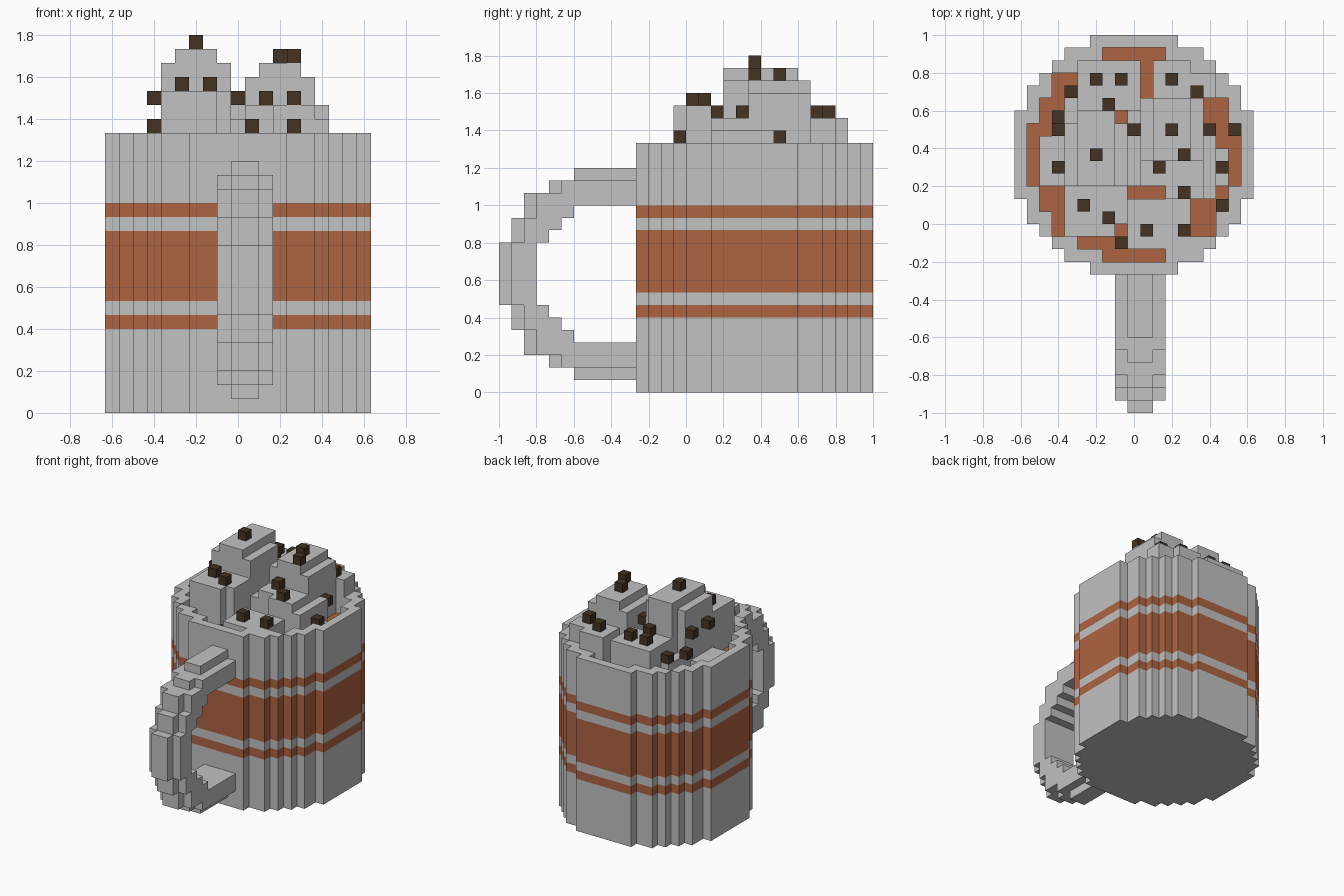
import bpy
import bmesh
from math import sqrt
from mathutils import Vector

if "Cube" in bpy.data.objects:
    bpy.data.objects.remove(bpy.data.objects["Cube"])

U = 1 / 15  # edge of one block
MID = 0.3667  # y of the mug's axis


def material(name, rgb):
    m = bpy.data.materials.new(name)
    m.use_nodes = True
    m.diffuse_color = (*rgb, 1)
    m.node_tree.nodes["Principled BSDF"].inputs["Base Color"].default_value = (*rgb, 1)
    return m


GREY = material("light_grey", (0.54, 0.54, 0.54))
ORANGE = material("burnt_orange", (0.42, 0.125, 0.054))
BROWN = material("dark_brown", (0.056, 0.033, 0.016))


def block_object(name, cells, mats):
    """Skin a dict of {(i, v, k): material index} with merged flat faces."""
    bm = bmesh.new()
    for cell, mat in cells.items():
        c = Vector(cell) + Vector((0, 0, 0.5))
        for axis in range(3):
            for sign in (-1, 1):
                n = Vector((0, 0, 0))
                n[axis] = sign
                if tuple(int(a + b) for a, b in zip(cell, n)) in cells:
                    continue
                s = Vector((0, 0, 0))
                s[(axis + 1) % 3] = 0.5
                t = n.cross(s)
                corners = [c + n / 2 + d for d in (-s - t, s - t, s + t, t - s)]
                face = bm.faces.new([bm.verts.new(p * U + Vector((0, MID, 0))) for p in corners])
                face.material_index = mat
    bmesh.ops.remove_doubles(bm, verts=bm.verts, dist=U / 50)
    bmesh.ops.dissolve_limit(bm, angle_limit=0.01, verts=bm.verts, edges=bm.edges,
                             delimit={'MATERIAL'})
    mesh = bpy.data.meshes.new(name)
    bm.to_mesh(mesh)
    bm.free()
    for m in mats:
        mesh.materials.append(m)
    obj = bpy.data.objects.new(name, mesh)
    bpy.context.collection.objects.link(obj)
    return obj


def disc(r):
    n = int(r)
    return {(i, v) for v in range(-n, n + 1) for i in range(-n, n + 1)
            if abs(i) <= int(sqrt(r * r - v * v))}


OUTER, INNER = disc(9.5), disc(8.5)
LEVEL, RIM = 18, 20

# Mug body: stripes are chosen by height
STRIPES = {6, 8, 9, 10, 11, 12, 14}
mug = {(i, v, k): int(k in STRIPES) for i, v in OUTER for k in range(RIM)
       if k < LEVEL - 1 or (i, v) not in INNER}
block_object("mug_body", mug, [GREY, ORANGE])

# Drink surface inside the rim
block_object("drink", {(i, v, LEVEL - 1): 0 for i, v in INNER}, [ORANGE])

# Handle: rows mirrored about mid height, start and end distance along y
HALF = [(0, 3), (0, 3), (0, 3), (1, 4), (1, 5), (2, 6), (2, 11), (4, 11), (6, 11)]
handle = {}
for step, (start, end) in enumerate(HALF):
    for k in (9 - step, 9 + step):
        for i in range(-1, 3):
            side = i in (-1, 2)  # outer columns sit one block further in
            if side and step == 8:
                continue
            for j in range(start + side, end):
                handle[(i, j - 20, k)] = 0
block_object("handle", handle, [GREY])

# Whipped cream: boxes as x from, x to, y from, y to, top
CREAM = {
    "cream_left_peak": [(-5, 0, -2, 3, 25), (-4, -1, -2, 4, 26), (0, 1, -2, 4, 21)],
    "cream_right_peak": [(1, 6, 0, 5, 24), (2, 5, 0, 5, 25), (1, 6, -2, 0, 22),
                         (3, 6, -3, -2, 22), (6, 7, -3, 2, 21)],
    "cream_back": [(2, 7, 5, 8, 22), (-4, 1, 4, 8, 22), (-5, -4, 3, 6, 20)],
    "cream_front": [(-5, -1, -6, -2, 23), (-1, 0, -5, -2, 23), (0, 5, -7, -3, 20)],
    "cream_low": [(-7, -5, -2, 2, 19), (7, 8, -2, 1, 19)],
}
for name, boxes in CREAM.items():
    cells = {(i, v, k): 0 for a, b, c, d, top in boxes
             for i in range(a, b) for v in range(c, d) for k in range(LEVEL, top)
             if (i, v) in INNER}
    block_object(name, cells, [GREY])

# Chocolate chips, grouped by height
CHIPS = {
    18: [(8, 2), (-1, -7), (7, -4)],
    19: [(7, -1)],
    20: [(-5, 5), (-6, 3), (6, 2), (1, -6), (4, -6)],
    22: [(-3, 6), (-1, 6), (3, 6), (5, 5), (-2, 4), (-6, 2), (0, 2), (-6, -1), (2, -1), (4, -3)],
    23: [(-4, -4), (-2, -5)],
    25: [(3, 2), (4, 0)],
    26: [(-3, 0)],
}
chips = {(i, v, k): 0 for k, spots in CHIPS.items() for i, v in spots}
block_object("chocolate_chips", chips, [BROWN])
